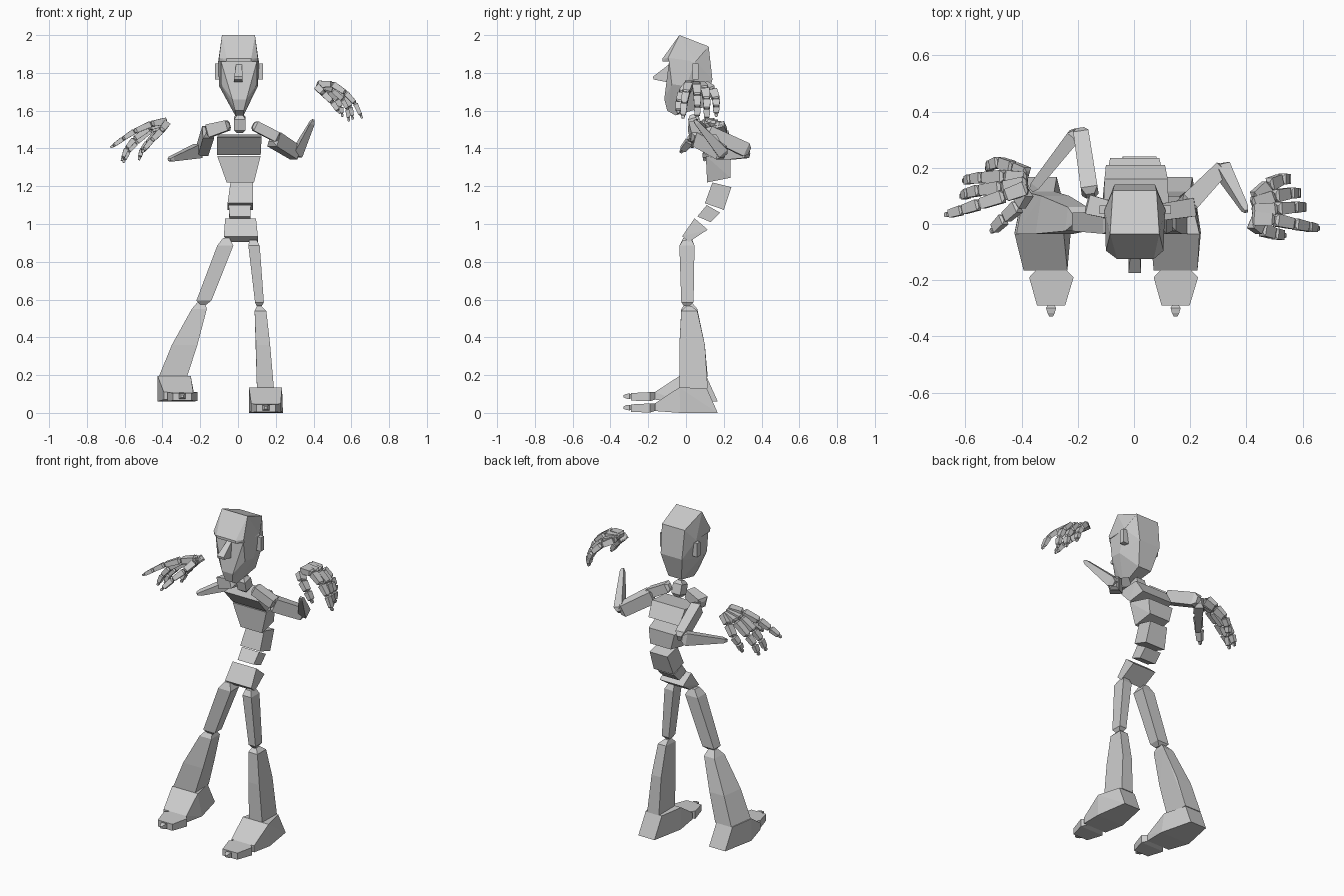
import bpy, bmesh
from mathutils import Vector


def hull(name, points):
    bm = bmesh.new()
    for p in points:
        bm.verts.new(p)
    res = bmesh.ops.convex_hull(bm, input=bm.verts)
    junk = {g for g in res["geom_interior"] + res["geom_unused"] if isinstance(g, bmesh.types.BMVert)}
    bmesh.ops.delete(bm, geom=list(junk), context='VERTS')
    bmesh.ops.dissolve_limit(bm, angle_limit=0.05, verts=bm.verts, edges=bm.edges)
    bmesh.ops.recalc_face_normals(bm, faces=bm.faces)
    me = bpy.data.meshes.new(name)
    bm.to_mesh(me)
    bm.free()
    ob = bpy.data.objects.new(name, me)
    bpy.context.collection.objects.link(ob)
    return ob


def solid(name, *rows):
    """Each row is an edge across x: (y, z, xmin, xmax)."""
    return hull(name, [(x, y, z) for y, z, a, b in rows for x in (a, b)])


def bone(name, p0, p1, s0, s1, side, cap=0.08):
    """Tapered box with blunt pointed ends."""
    p0, p1 = Vector(p0), Vector(p1)
    ax = (p1 - p0).normalized()
    u = Vector(side)
    u = (u - ax * u.dot(ax)).normalized()
    v = ax.cross(u)
    pts = []
    for t, s, k in ((0, s0, .5), (cap, s0, 1), (1 - cap, s1, 1), (1, s1, .5)):
        c = p0.lerp(p1, t)
        pts += [c + u * (i * s[0] * k / 2) + v * (j * s[1] * k / 2)
                for i in (-1, 1) for j in (-1, 1)]
    return hull(name, pts)


# Head
solid("cap", (-.035, 2.0, -.085, .09), (.12, 1.94, -.075, .08), (-.125, 1.875, -.06, .07),
      (-.125, 1.86, -.06, .07), (-.095, 1.88, -.1, .105), (-.09, 1.86, -.1, .105),
      (.05, 1.86, -.105, .11))
solid("skull", (-.09, 1.86, -.09, .1), (.05, 1.86, -.105, .112), (.12, 1.94, -.075, .08),
      (.14, 1.765, -.07, .075), (.1, 1.62, -.04, .05), (0, 1.73, -.1, .105),
      (-.075, 1.74, -.09, .1), (-.115, 1.66, -.03, .045), (-.1, 1.6, -.015, .03),
      (-.055, 1.575, -.015, .03))
solid("nose", (-.09, 1.845, -.01, .02), (-.175, 1.78, -.02, .025), (-.172, 1.765, -.02, .025),
      (-.07, 1.745, -.02, .025))
for n, a, b in (("ear_right", -.122, -.09), ("ear_left", .09, .132)):
    solid(n, (.035, 1.85, a, b), (.065, 1.85, a, b), (.035, 1.765, a, b), (.065, 1.765, a, b))

# Neck and torso
bone("neck", (.01, .06, 1.485), (.01, .035, 1.58), (.06, .065), (.06, .06), (1, 0, 0), .2)
solid("upper_chest", (.02, 1.46, -.11, .125), (.16, 1.475, -.105, .12),
      (.105, 1.365, -.11, .12), (.21, 1.39, -.1, .11))
solid("lower_chest", (.105, 1.36, -.11, .12), (.235, 1.34, -.085, .09),
      (.235, 1.245, -.06, .08), (.112, 1.22, -.06, .085))
solid("upper_waist", (.14, 1.22, -.04, .08), (.24, 1.195, -.04, .08),
      (.1, 1.11, -.055, .08), (.2, 1.075, -.055, .08))
solid("lower_waist", (.11, 1.1, -.05, .068), (.18, 1.06, -.045, .065),
      (.06, 1.04, -.045, .065), (.13, 1.01, -.045, .065))
solid("pelvis", (.045, 1.03, -.068, .095), (.115, .97, -.06, .1),
      (-.02, .935, -.075, .105), (.015, .905, -.05, .105))

# Legs
solid("thigh_right", (-.015, .925, -.08, -.045), (.03, .925, -.08, -.045),
      (-.035, .885, -.11, -.025), (.045, .885, -.11, -.025),
      (-.025, .595, -.22, -.14), (.04, .595, -.22, -.14),
      (-.01, .575, -.2, -.165), (.02, .575, -.2, -.165))
solid("thigh_left", (-.015, .915, .06, .1), (.03, .915, .06, .1),
      (-.035, .885, .055, .115), (.045, .885, .055, .115),
      (-.025, .585, .09, .137), (.04, .585, .09, .137),
      (-.01, .565, .1, .125), (.02, .565, .1, .125))
solid("shin_right", (0, .585, -.215, -.175), (.03, .585, -.215, -.175),
      (-.025, .55, -.245, -.165), (.06, .55, -.235, -.165),
      (-.035, .36, -.35, -.215), (.1, .36, -.33, -.23),
      (-.035, .19, -.42, -.27), (.115, .19, -.39, -.28))
solid("shin_left", (0, .565, .1, .125), (.03, .565, .1, .125),
      (-.025, .54, .088, .15), (.06, .54, .095, .15),
      (-.035, .36, .095, .17), (.1, .36, .1, .165),
      (-.035, .13, .1, .19), (.115, .13, .105, .185))


# Feet with toe block and tip
def foot(side, dx, dz, skew):
    solid("foot_" + side, (-.035, .135 + dz, dx - .09 - skew, dx + .085 - skew),
          (.11, .13 + dz, dx - .06 - skew, dx + .05 - skew),
          (.168, dz, dx - .05 - skew, dx + .06 - skew), (-.03, dz, dx - .09 - skew, dx + .09),
          (-.165, .05 + dz, dx - .078, dx + .078), (-.165, .01 + dz, dx - .078, dx + .078))
    dx += skew
    solid("toes_" + side, (-.165, .05 + dz, dx - .055, dx + .055), (-.19, .05 + dz, dx - .078, dx + .08),
          (-.165, .01 + dz, dx - .055, dx + .055), (-.19, .002 + dz, dx - .078, dx + .08),
          (-.29, .045 + dz, dx - .05, dx + .05), (-.29, .005 + dz, dx - .05, dx + .05))
    bone("toe_tip_" + side, (dx, -.285, .028 + dz), (dx, -.33, .028 + dz), (.036, .03), (.026, .025), (1, 0, 0), .3)


foot("left", .148, 0, 0)
foot("right", -.315, .06, .02)

# Arms
up = (0, 0, 1)
bone("collar_right", (-.045, .04, 1.525), (-.165, .07, 1.49), (.055, .06), (.07, .07), up)
bone("collar_left", (.08, .04, 1.525), (.215, .06, 1.455), (.055, .06), (.055, .065), up)
bone("upper_arm_right", (-.155, .1, 1.495), (-.19, .335, 1.385), (.07, .06), (.075, .055), up)
bone("upper_arm_left", (.18, .06, 1.455), (.315, .2, 1.37), (.08, .07), (.075, .055), up)
bone("forearm_right", (-.2, .33, 1.39), (-.365, .12, 1.34), (.075, .05), (.025, .035), up)
bone("forearm_left", (.31, .205, 1.365), (.4, .045, 1.55), (.05, .06), (.025, .025), (1, 0, 0))

# Hands: each finger is a chain of joints from the wrist
hands = {
    "left": [
        [(.42, .02, 1.74), (.5, .015, 1.742), (.57, 0, 1.695), (.62, -.01, 1.64), (.65, -.015, 1.575)],
        [(.42, .045, 1.74), (.51, .055, 1.735), (.57, .06, 1.68), (.595, .06, 1.62), (.605, .06, 1.57)],
        [(.42, .07, 1.74), (.5, .1, 1.715), (.555, .11, 1.66), (.58, .11, 1.61), (.585, .11, 1.56)],
        [(.43, .09, 1.735), (.48, .14, 1.71), (.525, .16, 1.66), (.545, .16, 1.62), (.55, .16, 1.585)],
        [(.42, .01, 1.725), (.455, -.02, 1.69), (.5, -.035, 1.645), (.53, -.04, 1.6)]],
    "right": [
        [(-.38, .13, 1.545), (-.46, .1, 1.53), (-.55, .07, 1.49), (-.61, .05, 1.45), (-.66, .035, 1.415)],
        [(-.38, .145, 1.54), (-.47, .13, 1.51), (-.55, .12, 1.45), (-.59, .11, 1.4), (-.61, .1, 1.35)],
        [(-.38, .16, 1.53), (-.46, .17, 1.5), (-.54, .165, 1.43), (-.58, .16, 1.385), (-.6, .155, 1.34)],
        [(-.38, .175, 1.53), (-.43, .2, 1.485), (-.48, .22, 1.43), (-.51, .21, 1.39), (-.52, .2, 1.355)],
        [(-.38, .12, 1.53), (-.41, .065, 1.49), (-.46, .02, 1.44), (-.5, -.02, 1.39)]]}
names = ("index", "middle", "ring", "little", "thumb")
for side, fingers in hands.items():
    for n, joints in zip(names, fingers):
        for i, (a, b) in enumerate(zip(joints, joints[1:])):
            w = .05 - .005 * i
            bone(f"{n}_{side}_{i + 1}", a, b, (w, .037 - .004 * i), (w - .006, .031 - .004 * i), (0, 1, 0), .1)
        # small fingertip knob
        a, b = Vector(joints[-2]), Vector(joints[-1])
        d = (b - a).normalized()
        bone(f"{n}_{side}_tip", b, b + d * .018, (.018, .014), (.014, .012), (0, 1, 0), .2)
